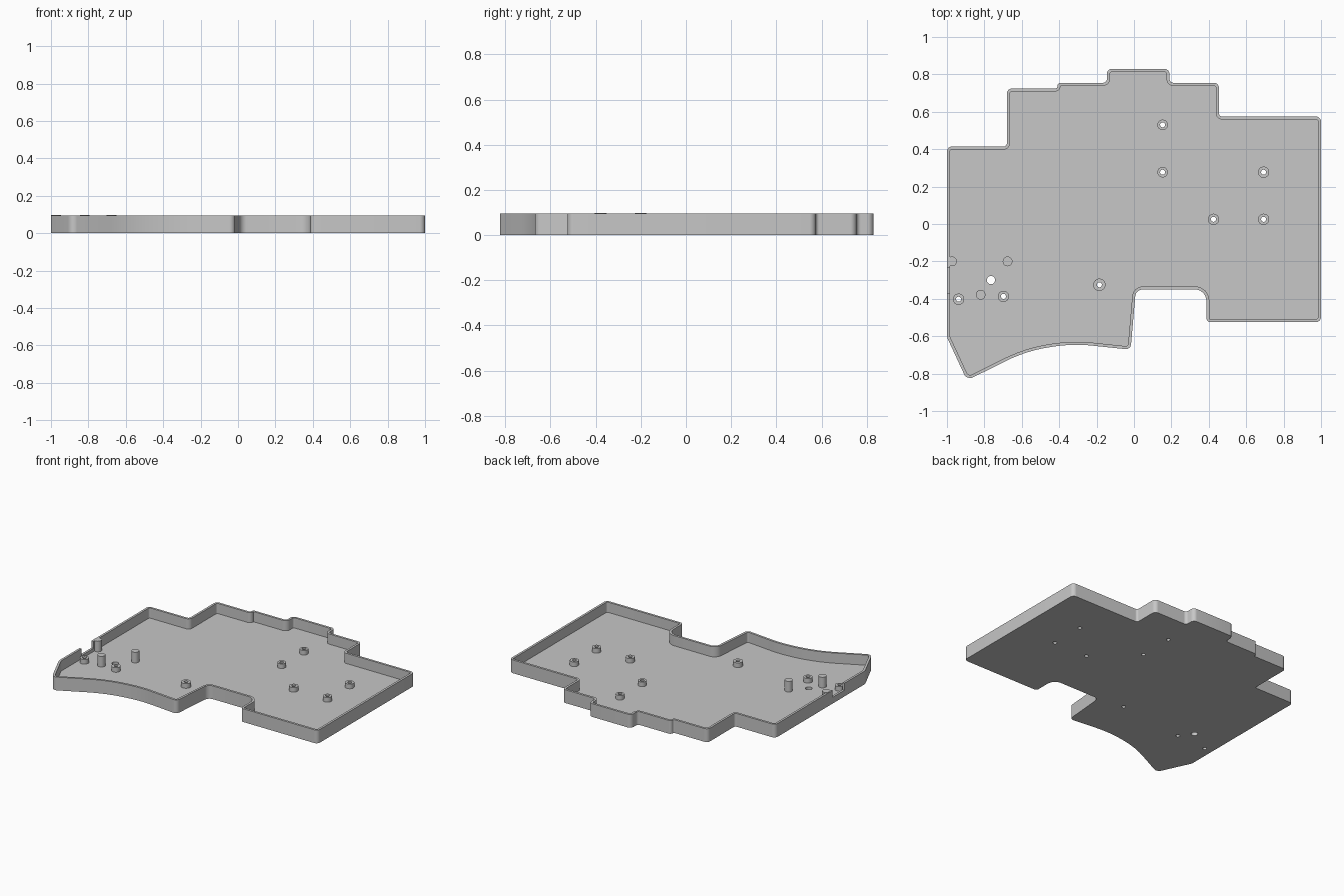
import bpy, bmesh, math
from mathutils import Vector

cube = bpy.data.objects.get("Cube")
if cube:
    bpy.data.objects.remove(cube)

HEIGHT, FLOOR, WALL = 0.095, 0.022, 0.016

grey = bpy.data.materials.new("plain grey")
grey.use_nodes = True
COLOUR = (0.57, 0.57, 0.57, 1)
grey.diffuse_color = COLOUR
grey.node_tree.nodes["Principled BSDF"].inputs["Base Color"].default_value = COLOUR


def finish(name, bm):
    bmesh.ops.recalc_face_normals(bm, faces=bm.faces)
    mesh = bpy.data.meshes.new(name)
    bm.to_mesh(mesh)
    bm.free()
    mesh.materials.append(grey)
    obj = bpy.data.objects.new(name, mesh)
    bpy.context.collection.objects.link(obj)
    return obj


def smooth(obj):
    bpy.ops.object.select_all(action="DESELECT")
    obj.select_set(True)
    bpy.context.view_layer.objects.active = obj
    bpy.ops.object.shade_smooth_by_angle(angle=math.radians(35))


def rounded(corners, steps=6):
    """Round each (x, y, radius) corner with an arc."""
    out = []
    for i, (x, y, r) in enumerate(corners):
        p = Vector((x, y))
        a = (Vector(corners[i - 1][:2]) - p).normalized()
        b = (Vector(corners[(i + 1) % len(corners)][:2]) - p).normalized()
        half = a.angle(b) / 2
        centre = p + (a + b).normalized() * r / math.sin(half)
        start = p + a * r / math.tan(half) - centre
        end = p + b * r / math.tan(half) - centre
        for k in range(steps + 1):
            out.append(centre + start.lerp(end, k / steps).normalized() * r)
    return out


def inset(points, distance):
    """Move a clockwise loop inward."""
    out = []
    for i, p in enumerate(points):
        d1 = (p - points[i - 1]).normalized()
        d2 = (points[(i + 1) % len(points)] - p).normalized()
        n1, n2 = Vector((d1.y, -d1.x)), Vector((d2.y, -d2.x))
        out.append(p + (n1 + n2) * distance / (1 + n1.dot(n2)))
    return out


def lathe(name, x, y, profile, sides=32, closed=False):
    """Stack of rings; capped unless the profile is a closed loop."""
    bm = bmesh.new()
    rings = [[bm.verts.new((x + r * math.cos(math.tau * k / sides),
                            y + r * math.sin(math.tau * k / sides), z))
              for k in range(sides)] for r, z in profile]
    pairs = list(zip(rings, rings[1:])) + ([(rings[-1], rings[0])] if closed else [])
    for low, high in pairs:
        for k in range(sides):
            j = (k + 1) % sides
            bm.faces.new((low[k], low[j], high[j], high[k]))
    if not closed:
        bm.faces.new(rings[0])
        bm.faces.new(rings[-1])
    return finish(name, bm)


def box(name, low, high):
    bm = bmesh.new()
    bmesh.ops.create_cube(bm, size=1)
    for v in bm.verts:
        v.co = [l + (c + 0.5) * (h - l) for c, l, h in zip(v.co, low, high)]
    return finish(name, bm)


# Tray outline, clockwise: x, y, corner radius
R = 0.028
outline = [
    (-1, 0.415, R), (-0.68, 0.415, 0.015), (-0.68, 0.725, R),
    (-0.41, 0.725, 0.01), (-0.41, 0.755, 0.018), (-0.145, 0.755, 0.02),
    (-0.145, 0.83, R), (0.19, 0.83, R), (0.19, 0.755, 0.02),
    (0.455, 0.755, R), (0.455, 0.575, 0.015), (1, 0.575, R),
    (1, -0.525, R), (0.387, -0.525, 0.022), (0.387, -0.35, 0.06),
    (0.01, -0.35, 0.04), (-0.018, -0.672, R), (-0.32, -0.64, 0.8),
    (-0.57, -0.675, 0.8), (-0.893, -0.836, 0.035), (-1, -0.605, 0.06),
]

# Shell: outer wall, rim, inner wall and floor
outer = rounded(outline)
inner = inset(outer, WALL)
bm = bmesh.new()
loops = [[bm.verts.new((p.x, p.y, z)) for p in pts]
         for pts, z in ((outer, 0), (outer, HEIGHT), (inner, HEIGHT), (inner, FLOOR))]
for low, high in zip(loops, loops[1:]):
    for k in range(len(low)):
        bm.faces.new((low[k - 1], low[k], high[k], high[k - 1]))
bm.faces.new(loops[0])
bm.faces.new(loops[-1])
tray = finish("tray", bm)

# Screw posts: x, y, radius
posts = [(0.153, 0.53, 0.028), (0.153, 0.277, 0.028), (0.693, 0.277, 0.03),
         (0.425, 0.025, 0.03), (0.693, 0.025, 0.03), (-0.185, -0.325, 0.033),
         (-0.698, -0.387, 0.03), (-0.938, -0.402, 0.03)]
BORE = 0.0135

# Cut the screw holes, the reset hole and the cable opening
cutters = [lathe("hole_cutter", x, y, [(BORE, -0.1), (BORE, FLOOR + 0.05)])
           for x, y, r in posts]
cutters.append(lathe("reset_cutter", -0.765, -0.3, [(0.022, -0.1), (0.022, 0.1)]))
cutters.append(box("cable_cutter", (-1.1, -0.37, 0.045), (-0.975, -0.235, 0.2)))
for cutter in cutters:
    cutter.hide_render = True
    mod = tray.modifiers.new("cut", "BOOLEAN")
    mod.operation = "DIFFERENCE"
    mod.solver = "EXACT"
    mod.object = cutter
graph = bpy.context.evaluated_depsgraph_get()
cut_mesh = bpy.data.meshes.new_from_object(tray.evaluated_get(graph))
tray.modifiers.clear()
tray.data = cut_mesh
for cutter in cutters:
    bpy.data.objects.remove(cutter)
smooth(tray)

# Hollow screw posts
for x, y, r in posts:
    top = FLOOR + 0.033
    smooth(lathe("screw_post", x, y, [(r, FLOOR - 0.004), (r, top), (BORE, top),
                                      (BORE, FLOOR - 0.004)], closed=True))

# Tall solid support pegs
for x, y in ((-0.973, -0.2), (-0.82, -0.378), (-0.676, -0.2)):
    smooth(lathe("support_peg", x, y, [(0.026, FLOOR - 0.004), (0.026, 0.098)]))
